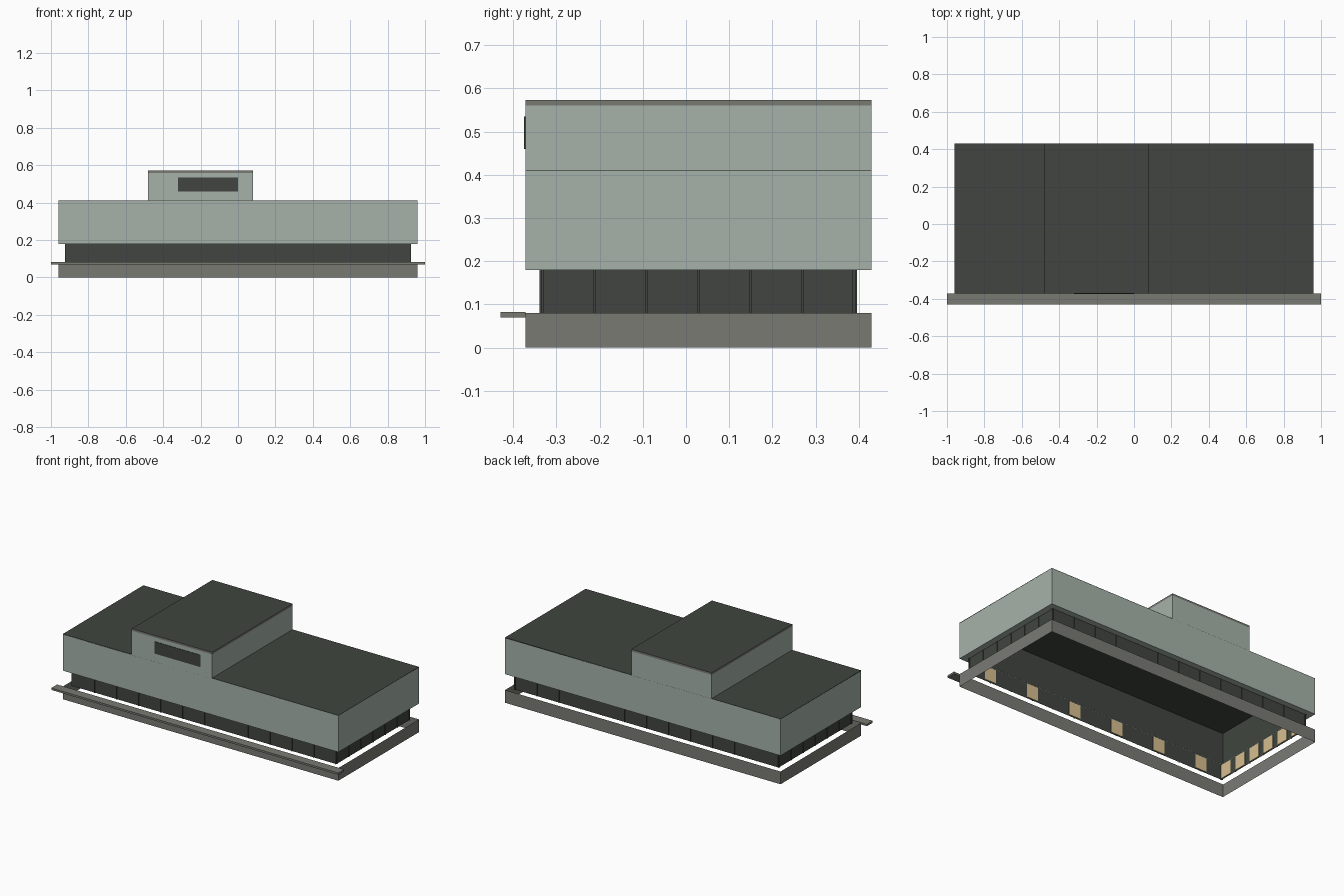
import bpy, bmesh

cube = bpy.data.objects.get("Cube")
if cube:
    bpy.data.objects.remove(cube, do_unlink=True)


def material(name, rgb):
    m = bpy.data.materials.new(name)
    m.use_nodes = True
    m.diffuse_color = (*rgb, 1)
    m.node_tree.nodes["Principled BSDF"].inputs["Base Color"].default_value = (*rgb, 1)
    return m


PALE = material("pale green cladding", (0.38, 0.45, 0.40))
DARK = material("dark green grey", (0.052, 0.060, 0.050))
GREY = material("warm grey concrete", (0.195, 0.195, 0.175))
TAN = material("warm lit window", (0.68, 0.52, 0.28))


def finish(name, bm, *mats):
    mesh = bpy.data.meshes.new(name)
    bm.to_mesh(mesh)
    bm.free()
    for m in mats:
        mesh.materials.append(m)
    obj = bpy.data.objects.new(name, mesh)
    bpy.context.collection.objects.link(obj)
    return obj


def add_box(bm, x0, x1, y0, y1, z0, z1):
    verts = bmesh.ops.create_cube(bm, size=1)["verts"]
    for v in verts:
        v.co = (x1 if v.co.x > 0 else x0, y1 if v.co.y > 0 else y0,
                z1 if v.co.z > 0 else z0)


def box(name, mat, *bounds):
    bm = bmesh.new()
    add_box(bm, *bounds)
    return finish(name, bm, mat)


def ring(name, mat, x0, x1, y0, y1, z0, z1, inward=False):
    """Four thin walls, open above and below."""
    bm = bmesh.new()
    add_box(bm, x0, x1, y0, y1, z0, z1)
    bm.normal_update()
    caps = [f for f in bm.faces if abs(f.normal.z) > 0.5]
    bmesh.ops.delete(bm, geom=caps, context="FACES_ONLY")
    if inward:
        bmesh.ops.reverse_faces(bm, faces=bm.faces)
    return finish(name, bm, mat)


# Main dimensions
X, Y0, Y1 = 0.96, -0.372, 0.43
GX, G0, G1 = 0.92, -0.335, 0.392
BASE, EAVE, ROOF, TOP = 0.08, 0.18, 0.41, 0.573
TX0, TX1 = -0.48, 0.08
T = 0.004

# Base and front walkway
ring("base_skirt", GREY, -X, X, Y0, Y1, 0, BASE)
box("front_walkway", GREY, -1, 1, -0.43, Y0, 0.07, 0.082)

# Recessed glazed ground floor
ring("glazed_walls", DARK, -GX, GX, G0, G1, BASE, EAVE)

# Thin mullions around the glazing
bm = bmesh.new()
w, d = 0.003, 0.004
for i in range(13):
    x = -GX + w + i * (GX - w) / 6
    for a, b in ((G0 - d, G0), (G1, G1 + d)):
        add_box(bm, x - w, x + w, a, b, BASE, EAVE)
for i in range(7):
    y = G0 + w + i * (G1 - G0 - 2 * w) / 6
    for a, b in ((-GX - d, -GX), (GX, GX + d)):
        add_box(bm, a, b, y - w, y + w, BASE, EAVE)
finish("mullions", bm, DARK)

# Lit window panels on the inside of the glazing
bm = bmesh.new()
h = 0.04
for i in range(6):
    x = (i - 2.5) * 0.307
    for a, b in ((G0 + 0.001, G0 + T), (G1 - T, G1 - 0.001)):
        add_box(bm, x - h, x + h, a, b, BASE + 0.007, EAVE - 0.007)
    y = -0.295 + i * 0.122
    for a, b in ((-GX + 0.001, -GX + T), (GX - T, GX - 0.001)):
        add_box(bm, a, b, y - h + 0.001, y + h, BASE + 0.007, EAVE - 0.007)
finish("lit_windows", bm, TAN)

# Upper storey: pale skin, dark lining, soffit and roof
ring("upper_walls", PALE, -X, X, Y0, Y1, EAVE, ROOF)
ring("upper_lining", DARK, -X + T, X - T, Y0 + T, Y1 - T, EAVE + T, ROOF - T, True)
bm = bmesh.new()
for a, b in ((Y0, G0), (G1, Y1)):
    add_box(bm, -X, X, a, b, EAVE, EAVE + T)
for a, b in ((-X, -GX), (GX, X)):
    add_box(bm, a, b, G0, G1, EAVE, EAVE + T)
finish("soffit", bm, PALE)
box("main_roof", DARK, -X, X, Y0, Y1, ROOF - T, ROOF + 0.001)

# Raised roof block with a grey-edged cap
ring("raised_block", PALE, TX0, TX1, Y0, Y1, ROOF, TOP - 0.013)
cap = box("raised_roof", GREY, TX0, TX1, Y0, Y1, TOP - 0.013, TOP)
cap.data.materials.append(DARK)
for f in cap.data.polygons:
    f.material_index = int(abs(f.normal.z) > 0.5)
box("front_panel", DARK, -0.32, 0, Y0 - 0.003, Y0, 0.46, 0.535)
